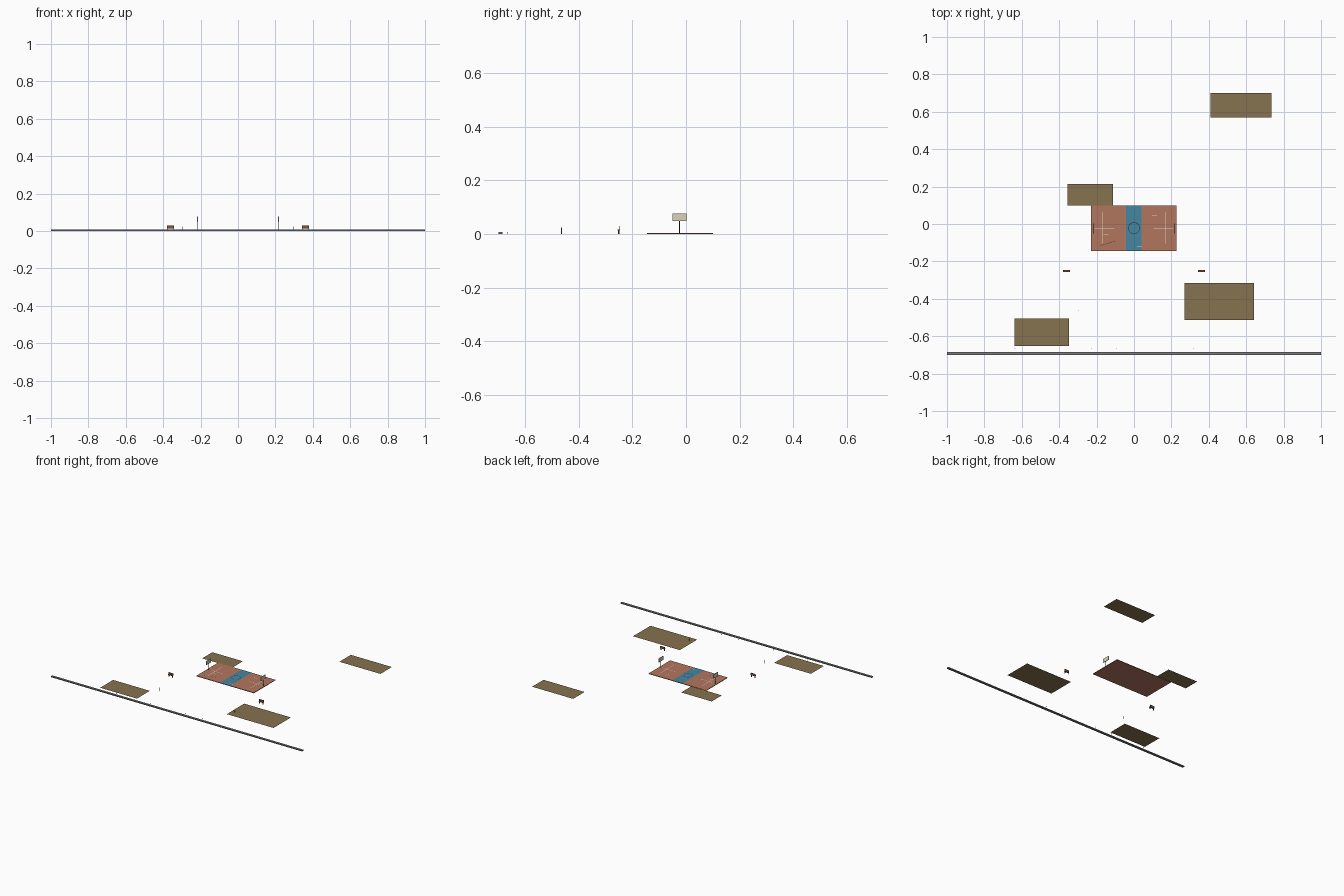
import bpy, bmesh, math
from mathutils import Matrix, Vector

if "Cube" in bpy.data.objects:
    bpy.data.objects.remove(bpy.data.objects["Cube"])


def mat(name, r, g, b):
    m = bpy.data.materials.new(name)
    m.diffuse_color = (r, g, b, 1)
    m.use_nodes = True
    m.node_tree.nodes["Principled BSDF"].inputs["Base Color"].default_value = m.diffuse_color
    return m


CLAY = mat("clay", 0.45, 0.18, 0.11)
BLUE = mat("blue", 0.06, 0.24, 0.36)
WHITE = mat("white", 0.75, 0.72, 0.66)
DIRT = mat("dirt", 0.24, 0.17, 0.08)
WOOD = mat("wood", 0.20, 0.09, 0.04)
DARK = mat("dark", 0.04, 0.04, 0.04)
BOARD = mat("board", 0.70, 0.65, 0.48)
STONE = mat("stone", 0.2, 0.2, 0.2)


def finish(name, bm, m):
    me = bpy.data.meshes.new(name)
    bm.to_mesh(me)
    bm.free()
    me.materials.append(m)
    ob = bpy.data.objects.new(name, me)
    bpy.context.collection.objects.link(ob)
    return ob


def box(name, x0, x1, y0, y1, z0, z1, m):
    bm = bmesh.new()
    c = Vector(((x0 + x1) / 2, (y0 + y1) / 2, (z0 + z1) / 2))
    s = Matrix.Diagonal((x1 - x0, y1 - y0, z1 - z0, 1))
    bmesh.ops.create_cube(bm, size=1, matrix=Matrix.Translation(c) @ s)
    return finish(name, bm, m)


def plane(name, x0, x1, y0, y1, z, m):
    bm = bmesh.new()
    bm.faces.new([bm.verts.new(p) for p in
                  ((x0, y0, z), (x1, y0, z), (x1, y1, z), (x0, y1, z))])
    return finish(name, bm, m)


def post(name, x, y, z0, z1, r, m, sides=8):
    bm = bmesh.new()
    bmesh.ops.create_cone(bm, cap_ends=True, segments=sides, radius1=r, radius2=r,
                          depth=z1 - z0, matrix=Matrix.Translation((x, y, (z0 + z1) / 2)))
    return finish(name, bm, m)


def ring(name, x, y, z, r, w, m, n=32):
    bm = bmesh.new()
    loops = [[bm.verts.new((x + q * math.cos(2 * math.pi * i / n),
                            y + q * math.sin(2 * math.pi * i / n), z))
              for i in range(n)] for q in (r - w / 2, r + w / 2)]
    for i in range(n):
        j = (i + 1) % n
        bm.faces.new((loops[0][i], loops[1][i], loops[1][j], loops[0][j]))
    return finish(name, bm, m)


CY = -0.022

# court slab, centre band and painted markings
box("court_slab", -0.23, 0.228, -0.145, 0.10, 0, 0.004, CLAY)
plane("centre_band", -0.042, 0.04, -0.145, 0.10, 0.0046, BLUE)
ring("centre_circle", 0, CY, 0.0052, 0.03, 0.003, DARK)
for s, side in ((-1, "left"), (1, "right")):
    x = s * 0.168
    plane(side + "_cross_line", x - 0.0015, x + 0.0015, -0.105, 0.065, 0.0050, WHITE)
    a, b = sorted((s * 0.105, s * 0.212))
    plane(side + "_lane_line", a, b, CY - 0.0015, CY + 0.0015, 0.0052, WHITE)
for i, (x, y) in enumerate(((0.11, 0.045), (-0.15, -0.055), (0.03, -0.12))):
    plane(f"worn_mark_{i}", x - 0.014, x + 0.014, y - 0.0015, y + 0.0015, 0.0054, WHITE)
crack = plane("crack", -0.045, 0.045, -0.001, 0.001, 0, DARK)
crack.location = (-0.145, -0.105, 0.0054)
crack.rotation_euler.z = 0.3

# two backboards on posts, and two benches with backrests
for s, side in ((-1, "left"), (1, "right")):
    x = s * 0.217
    post(side + "_hoop_post", x, CY - 0.003, 0.004, 0.065, 0.0018, DARK)
    box(side + "_backboard", x - 0.002, x + 0.002, CY - 0.028, CY + 0.024, 0.048, 0.076, BOARD)
    bx = s * 0.361
    box(side + "_bench_seat", bx - 0.018, bx + 0.018, -0.256, -0.246, 0.013, 0.017, WOOD)
    box(side + "_bench_back", bx - 0.018, bx + 0.018, -0.249, -0.246, 0.017, 0.029, WOOD)
    for k in (-1, 1):
        lx = bx + k * 0.014
        box(side + "_bench_leg", lx - 0.0015, lx + 0.0015, -0.254, -0.248, 0, 0.013, DARK)
    # slim marker stake in the grass
    post(side + "_stake", s * 0.298, -0.465, 0, 0.024, 0.0015, STONE, 6)

# bare dirt patches
for i, p in enumerate(((0.408, 0.735, 0.57, 0.70), (-0.355, -0.112, 0.10, 0.215),
                       (0.27, 0.642, -0.513, -0.315), (-0.64, -0.347, -0.653, -0.506))):
    plane(f"dirt_patch_{i}", *p, 0.002, DIRT)

# long kerb and the small pegs along it
box("kerb", -1, 1, -0.70, -0.684, 0, 0.007, STONE)
for i in range(8):
    post(f"kerb_peg_{i}", -0.64 + i * 0.137, -0.665, 0, 0.008, 0.001, STONE, 6)
